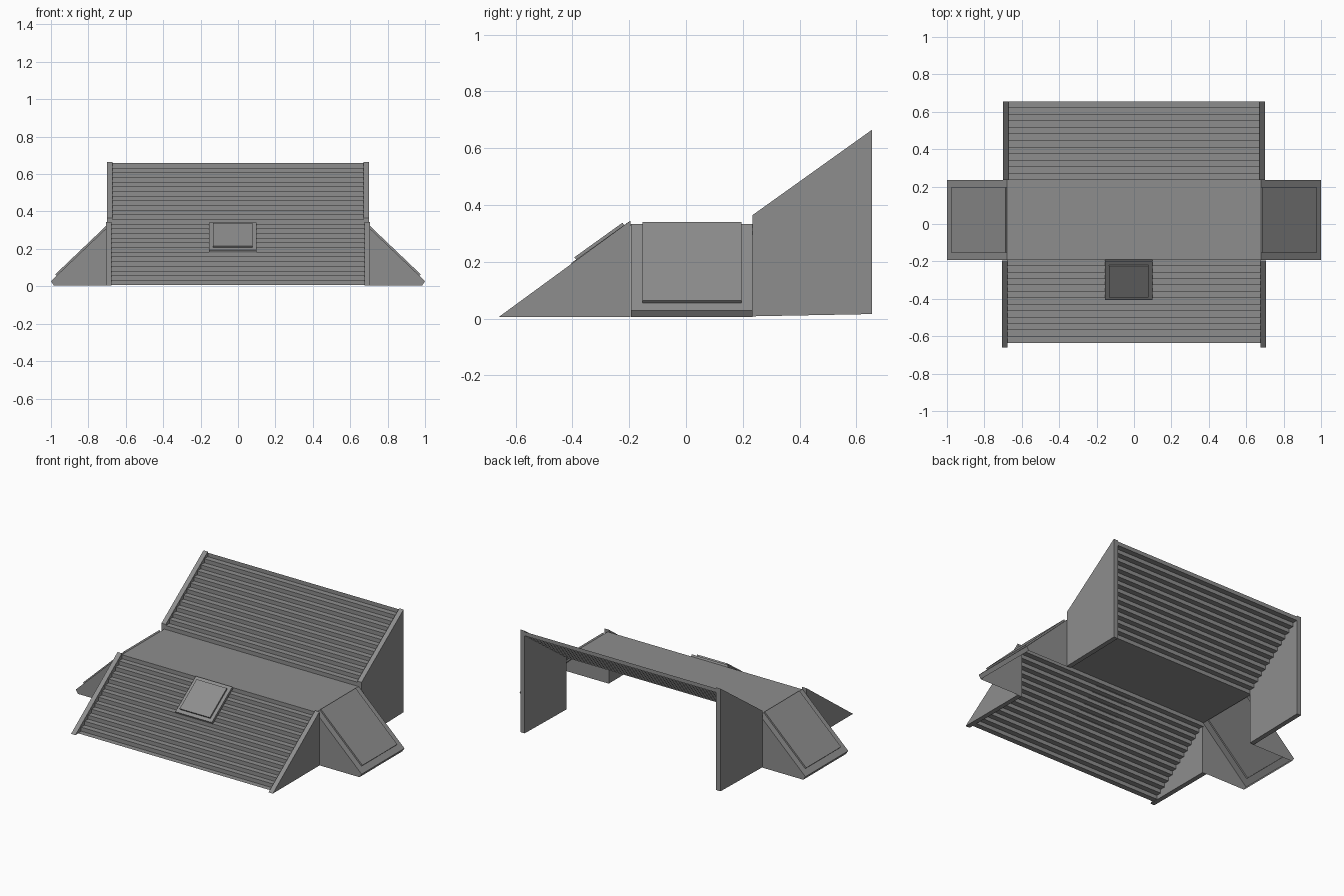
import bpy
import bmesh

cube = bpy.data.objects.get("Cube")
if cube:
    bpy.data.objects.remove(cube, do_unlink=True)

grey = bpy.data.materials.new("concrete grey")
grey.use_nodes = True
color = (0.27, 0.27, 0.27, 1)
grey.diffuse_color = color
grey.node_tree.nodes["Principled BSDF"].inputs["Base Color"].default_value = color

FRONT, BACK = -0.19, 0.235      # landing edges
HALF = 0.68                     # landing half width
DECK = 0.333                    # landing height


def finish(name, bm):
    mesh = bpy.data.meshes.new(name)
    bm.to_mesh(mesh)
    bm.free()
    mesh.materials.append(grey)
    obj = bpy.data.objects.new(name, mesh)
    bpy.context.collection.objects.link(obj)
    return obj


def sheet(name, profile, x0, x1):
    """Open sheet: a (y, z) profile swept along x."""
    bm = bmesh.new()
    rows = [[bm.verts.new((x, y, z)) for y, z in profile] for x in (x0, x1)]
    for i in range(len(profile) - 1):
        bm.faces.new((rows[0][i], rows[1][i], rows[1][i + 1], rows[0][i + 1]))
    return finish(name, bm)


def slab(name, outline, x0, x1):
    """Closed prism: a (y, z) outline extruded along x."""
    bm = bmesh.new()
    face = bm.faces.new([bm.verts.new((x0, y, z)) for y, z in outline])
    grown = bmesh.ops.extrude_face_region(bm, geom=[face])["geom"]
    moved = [v for v in grown if isinstance(v, bmesh.types.BMVert)]
    bmesh.ops.translate(bm, verts=moved, vec=(x1 - x0, 0, 0))
    bmesh.ops.recalc_face_normals(bm, faces=bm.faces)
    return finish(name, bm)


def recess(bm, face, border, depth):
    """Sink a framed panel into a face."""
    bmesh.ops.inset_region(bm, faces=[face], thickness=border, use_even_offset=True)
    rim = bmesh.ops.extrude_face_region(bm, geom=[face])["geom"]
    normal = face.normal.copy()
    bmesh.ops.translate(bm, verts=[v for v in rim if isinstance(v, bmesh.types.BMVert)],
                        vec=normal * -depth)
    if face.is_valid:
        bmesh.ops.delete(bm, geom=[face], context='FACES_ONLY')


# Lower flight: thirteen treads, each followed by a riser
RISE, RUN = 0.025, 0.0343
lower = [(FRONT - 13 * RUN, DECK - 13 * RISE)]
for i in range(13):
    y, z = lower[-1]
    lower += [(y + RUN, z), (y + RUN, z + RISE)]
sheet("lower_steps", lower, -HALF, HALF)

# Upper flight: thirteen risers with twelve treads between them
upper = [(BACK, DECK), (BACK, DECK + RISE)]
for i in range(12):
    y, z = upper[-1]
    upper += [(y + 0.035, z), (y + 0.035, z + RISE)]
sheet("upper_steps", upper, -HALF, HALF)

sheet("landing", [(FRONT, DECK), (BACK, DECK)], -HALF, HALF)

# Side walls and sloping ramps on both sides
for side, s in (("left", 1), ("right", -1)):
    slab(side + "_lower_wall", [(-0.66, 0.005), (-0.195, 0.005), (-0.195, 0.345)],
         s * 0.676, s * 0.706)
    slab(side + "_upper_wall", [(BACK, 0.008), (0.655, 0.016), (0.655, 0.665), (BACK, 0.365)],
         s * 0.67, s * 0.70)

    bm = bmesh.new()
    outline = [(HALF, DECK), (1.0, 0.028), (0.985, 0.005), (HALF, 0.005)]
    front, back = ([bm.verts.new((s * x, y, z)) for x, z in outline]
                   for y in (FRONT - 0.003, BACK))
    bm.faces.new(front)
    bm.faces.new(back[::-1])
    slope = bm.faces.new((front[0], back[0], back[1], front[1]))
    bm.faces.new((front[1], back[1], back[2], front[2]))
    bmesh.ops.recalc_face_normals(bm, faces=bm.faces)
    bm.normal_update()
    if slope.normal.z < 0:
        bmesh.ops.reverse_faces(bm, faces=bm.faces)
        bm.normal_update()
    recess(bm, slope, 0.04, 0.01)
    finish(side + "_ramp", bm)

# Framed hatch lying on the lower steps
bm = bmesh.new()
outline = [(-0.405, 0.195), (-0.2, 0.342), (-0.193, 0.328), (-0.397, 0.18)]
ends = [[bm.verts.new((x, y, z)) for y, z in outline] for x in (-0.155, 0.1)]
bm.faces.new(ends[0])
bm.faces.new(ends[1][::-1])
faces = [bm.faces.new((ends[0][i], ends[0][(i + 1) % 4], ends[1][(i + 1) % 4], ends[1][i]))
         for i in range(4)]
bmesh.ops.recalc_face_normals(bm, faces=bm.faces)
bm.normal_update()
recess(bm, faces[0], 0.022, 0.01)
finish("hatch", bm)
